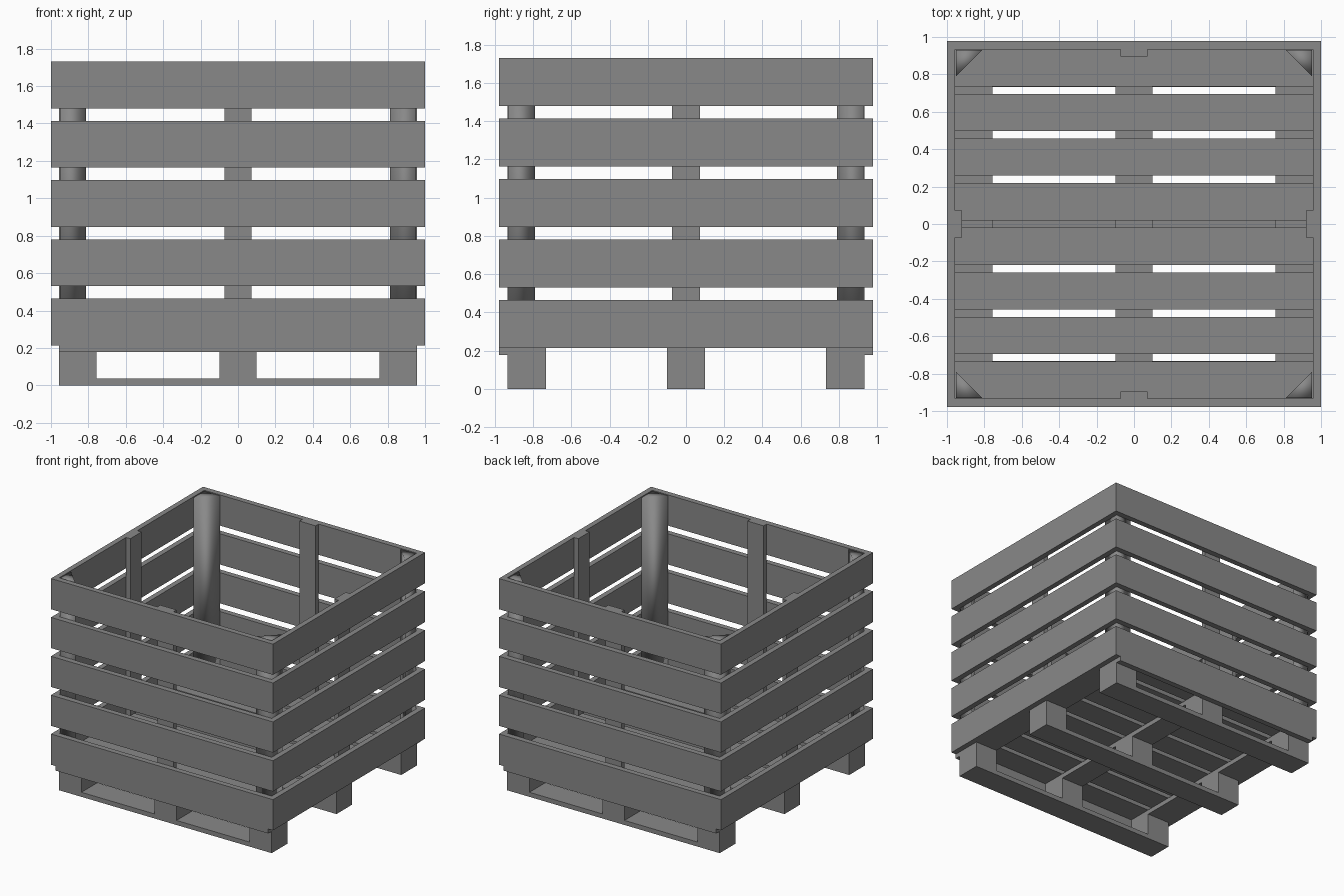
import bpy, bmesh

cube = bpy.data.objects.get("Cube")
if cube:
    bpy.data.objects.remove(cube, do_unlink=True)

grey = bpy.data.materials.new("plain grey")
grey.use_nodes = True
GREY = (0.25, 0.25, 0.25, 1)
grey.diffuse_color = GREY
grey.node_tree.nodes["Principled BSDF"].inputs["Base Color"].default_value = GREY


def prism(name, outline, z0, z1, smooth=False):
    """Extrude a flat outline upward from z0 to z1."""
    bm = bmesh.new()
    base = bm.faces.new([bm.verts.new((x, y, z0)) for x, y in outline])
    top = bmesh.ops.extrude_face_region(bm, geom=[base])["geom"]
    verts = [v for v in top if isinstance(v, bmesh.types.BMVert)]
    bmesh.ops.translate(bm, verts=verts, vec=(0, 0, z1 - z0))
    bmesh.ops.recalc_face_normals(bm, faces=bm.faces)
    for f in bm.faces:
        f.smooth = smooth
    mesh = bpy.data.meshes.new(name)
    bm.to_mesh(mesh)
    bm.free()
    mesh.materials.append(grey)
    obj = bpy.data.objects.new(name, mesh)
    bpy.context.collection.objects.link(obj)
    return obj


def box(name, x0, x1, y0, y1, z0, z1):
    return prism(name, [(x0, y0), (x1, y0), (x1, y1), (x0, y1)], z0, z1)


OUT_X, OUT_Y = 1.0, 0.978       # outside of the slats
IN_X, IN_Y = 0.957, 0.933       # inside of the slats, edge of the pallet
BOARD = 0.037                   # pallet board thickness
BLOCK_TOP = 0.214
DECK_BOTTOM = BLOCK_TOP + BOARD
DECK_TOP = DECK_BOTTOM + BOARD
TOP = 1.73
HALF = 0.1                      # half width of the pallet blocks

# Pallet: runners, blocks and cross boards
columns = (HALF - IN_X, 0, IN_X - HALF)
rows = (HALF - IN_Y, 0, IN_Y - HALF)
for y in rows:
    box("runner", -IN_X, IN_X, y - HALF, y + HALF, 0, BOARD)
    for x in columns:
        box("block", x - HALF, x + HALF, y - HALF, y + HALF, BOARD, BLOCK_TOP)
for x in columns:
    box("cross_board", x - HALF, x + HALF, -IN_Y, IN_Y, BLOCK_TOP, DECK_BOTTOM)

# Pallet deck
count, gap = 8, 0.04
width = (2 * IN_Y - gap * (count - 1)) / count
for i in range(count):
    y = -IN_Y + i * (width + gap)
    box("deck_board", -IN_X, IN_X, y, y + width, DECK_BOTTOM, DECK_TOP)

# Slatted walls; the lowest front and back slats reach further down
for i in range(5):
    z0 = BLOCK_TOP + i * 0.3165
    z1 = z0 + 0.25
    low = z0 - BOARD if i == 0 else z0
    for s in (-1, 1):
        xs = sorted((s * IN_X, s * OUT_X))
        ys = sorted((s * IN_Y, s * OUT_Y))
        box("side_slat", *xs, -OUT_Y, OUT_Y, z0, z1)
        box("end_slat", -IN_X, IN_X, *ys, low, z1)

# Middle posts
POST = 0.073
for s in (-1, 1):
    xs = sorted((s * (IN_X - 0.038), s * IN_X))
    ys = sorted((s * (IN_Y - 0.038), s * IN_Y))
    box("side_post", *xs, -POST, POST, DECK_TOP, TOP)
    box("end_post", -POST, POST, *ys, DECK_TOP, TOP)

# Triangular corner posts
LEG = 0.14
for sx in (-1, 1):
    for sy in (-1, 1):
        x, y = sx * (IN_X - 0.004), sy * (IN_Y - 0.004)
        prism("corner_post", [(x, y), (x - sx * LEG, y), (x, y - sy * LEG)],
              DECK_TOP, TOP - 0.005, smooth=True)
